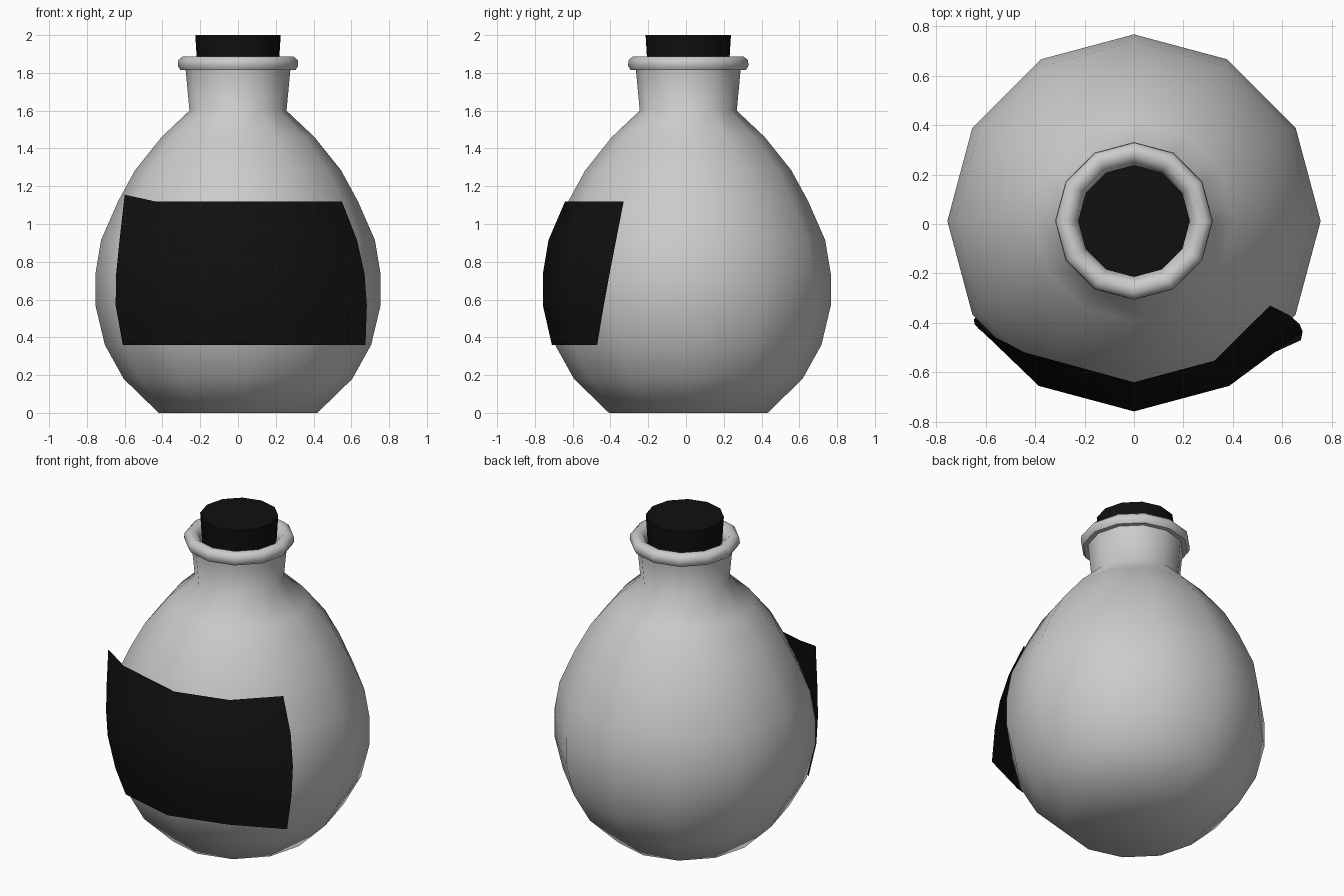
import bpy, bmesh
from math import sin, cos, radians, pi

if "Cube" in bpy.data.objects:
    bpy.data.objects.remove(bpy.data.objects["Cube"])

SIDES = 12
CY = 0.012  # body axis sits slightly behind the origin


def material(name, rgb):
    m = bpy.data.materials.new(name)
    m.diffuse_color = (*rgb, 1)
    m.use_nodes = True
    m.node_tree.nodes["Principled BSDF"].inputs["Base Color"].default_value = m.diffuse_color
    return m


def finish(name, bm, mat=None, angle=40, fix_normals=True):
    if fix_normals:
        bmesh.ops.recalc_face_normals(bm, faces=bm.faces)
    me = bpy.data.meshes.new(name)
    bm.to_mesh(me)
    bm.free()
    ob = bpy.data.objects.new(name, me)
    bpy.context.collection.objects.link(ob)
    if mat:
        me.materials.append(mat)
    bpy.ops.object.select_all(action='DESELECT')
    ob.select_set(True)
    bpy.context.view_layer.objects.active = ob
    bpy.ops.object.shade_smooth_by_angle(angle=radians(angle))
    return ob


def lathe(name, profile, mat=None, angle=40):
    """Revolve (radius, z) points and cap both ends."""
    bm = bmesh.new()
    rings = [[bm.verts.new((r * cos(2 * pi * i / SIDES), CY + r * sin(2 * pi * i / SIDES), z))
              for i in range(SIDES)] for r, z in profile]
    for a, b in zip(rings, rings[1:]):
        for i in range(SIDES):
            j = (i + 1) % SIDES
            bm.faces.new((a[i], a[j], b[j], b[i]))
    bm.faces.new(rings[0][::-1])
    bm.faces.new(rings[-1])
    return finish(name, bm, mat, angle)


black = material("black", (0.005, 0.005, 0.005))

# Bottle: belly, neck and rolled lip in one profile
lathe("bottle", [
    (0.42, 0), (0.605, 0.18), (0.705, 0.36), (0.755, 0.57), (0.755, 0.735),
    (0.725, 0.915), (0.635, 1.12), (0.545, 1.285), (0.405, 1.46), (0.257, 1.60),
    (0.277, 1.815), (0.305, 1.815), (0.319, 1.838), (0.316, 1.868), (0.292, 1.888),
    (0.262, 1.886), (0.236, 1.865), (0.225, 1.82), (0.22, 1.76)], angle=55)

# Tapered stopper
lathe("cork", [(0.212, 1.77), (0.226, 2.0)], black)

# Label: wraps the front, with the upper left and lower right corners peeling
rows = [(0.722, 0.36), (0.77, 0.57), (0.77, 0.735), (0.74, 0.915), (0.652, 1.12)]
left = [(-0.61, -0.36), (-0.648, -0.385), (-0.645, -0.405), (-0.627, -0.425), (-0.60, -0.447)]
right = [(0.675, -0.47), (0.682, -0.435), (0.67, -0.405), (0.63, -0.37), (0.55, -0.33)]
bm = bmesh.new()
grid = []
for k, (r, z) in enumerate(rows):
    s, c = r * sin(pi / 6), r * cos(pi / 6)
    top = k == len(rows) - 1
    near_left = (-0.44, -0.52) if top else (-s, CY - c)
    pts = [left[k], near_left, (0, CY - r), (s, CY - c), right[k]]
    grid.append([bm.verts.new((x, y, z + (0.035 if top and i == 0 else 0)))
                 for i, (x, y) in enumerate(pts)])
for a, b in zip(grid, grid[1:]):
    for i in range(4):
        bm.faces.new((a[i], a[i + 1], b[i + 1], b[i]))
finish("label", bm, black, fix_normals=False)
